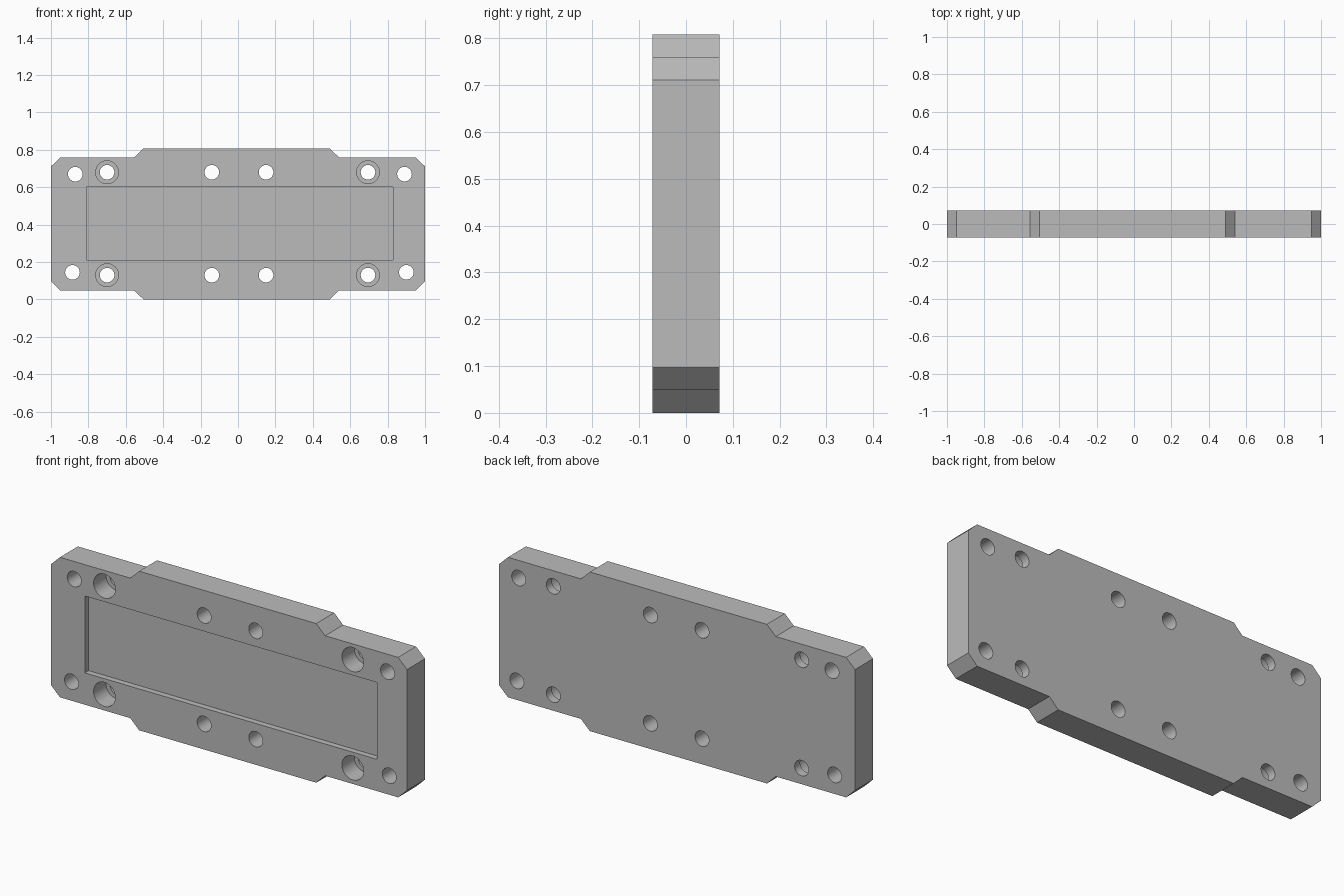
import bpy
import bmesh
from math import radians
from mathutils import Matrix

if "Cube" in bpy.data.objects:
    bpy.data.objects.remove(bpy.data.objects["Cube"], do_unlink=True)

HEIGHT, HALF_DEPTH = 0.808, 0.072
STEP = 0.0485

grey = bpy.data.materials.new("plain grey")
grey.use_nodes = True
grey.diffuse_color = (0.5, 0.5, 0.5, 1)
grey.node_tree.nodes["Principled BSDF"].inputs["Base Color"].default_value = (0.5, 0.5, 0.5, 1)


def add_object(name, bm):
    bmesh.ops.recalc_face_normals(bm, faces=bm.faces)
    mesh = bpy.data.meshes.new(name)
    bm.to_mesh(mesh)
    bm.free()
    mesh.materials.append(grey)
    obj = bpy.data.objects.new(name, mesh)
    bpy.context.collection.objects.link(obj)
    return obj


def add_bore(bm, x, z, radius, front, back):
    """Cylinder along y between two depths."""
    place = Matrix.Translation((x, (front + back) / 2, z)) @ Matrix.Rotation(radians(90), 4, "X")
    bmesh.ops.create_cone(bm, cap_ends=True, segments=48, radius1=radius,
                          radius2=radius, depth=back - front, matrix=place)


# Plate: stepped outline with chamfered corners, extruded through the depth
lower = [(-1, 2 * STEP), (-0.95, STEP), (-0.555, STEP), (-0.505, 0),
         (0.49, 0), (0.54, STEP), (0.95, STEP), (1, 2 * STEP)]
outline = lower + [(x, HEIGHT - z) for x, z in reversed(lower)]
bm = bmesh.new()
face = bm.faces.new([bm.verts.new((x, -HALF_DEPTH, z)) for x, z in outline])
extruded = bmesh.ops.extrude_face_region(bm, geom=[face])["geom"]
bmesh.ops.translate(bm, vec=(0, 2 * HALF_DEPTH, 0),
                    verts=[v for v in extruded if isinstance(v, bmesh.types.BMVert)])
plate = add_object("mounting_plate", bm)

# Hole positions
rows = (0.13, 0.68)
screw_holes = [(x, z) for x in (-0.70, 0.695) for z in rows]
middle_holes = [(x, z) for x in (-0.14, 0.15) for z in rows]
corner_holes = [(-0.87, 0.67), (0.89, 0.67), (-0.885, 0.145), (0.90, 0.145)]

# Front pocket and counterbores
bm = bmesh.new()
pocket_depth, bore_depth, margin = 0.03, 0.1, 0.05
size = (1.64, pocket_depth + margin, 0.39)
centre = (0.01, -HALF_DEPTH + (pocket_depth - margin) / 2, 0.405)
bmesh.ops.create_cube(bm, size=1, matrix=Matrix.Translation(centre) @ Matrix.Diagonal((*size, 1)))
for x, z in screw_holes:
    add_bore(bm, x, z, 0.061, -HALF_DEPTH - margin, -HALF_DEPTH + bore_depth)
front_cutter = add_object("front_cutter", bm)

# Through holes
bm = bmesh.new()
for x, z in screw_holes + middle_holes + corner_holes:
    add_bore(bm, x, z, 0.039, -HALF_DEPTH - margin, HALF_DEPTH + margin)
hole_cutter = add_object("hole_cutter", bm)

# Cut the plate, then drop the cutters
bpy.context.view_layer.objects.active = plate
for cutter in (front_cutter, hole_cutter):
    cutter.hide_render = True
    cut = plate.modifiers.new(cutter.name, "BOOLEAN")
    cut.operation = "DIFFERENCE"
    cut.solver = "EXACT"
    cut.object = cutter
    bpy.ops.object.modifier_apply(modifier=cut.name)
    bpy.data.objects.remove(cutter, do_unlink=True)

# Smooth bore walls, sharp edges elsewhere
bpy.ops.object.select_all(action="DESELECT")
plate.select_set(True)
bpy.ops.object.shade_smooth_by_angle(angle=radians(30))
